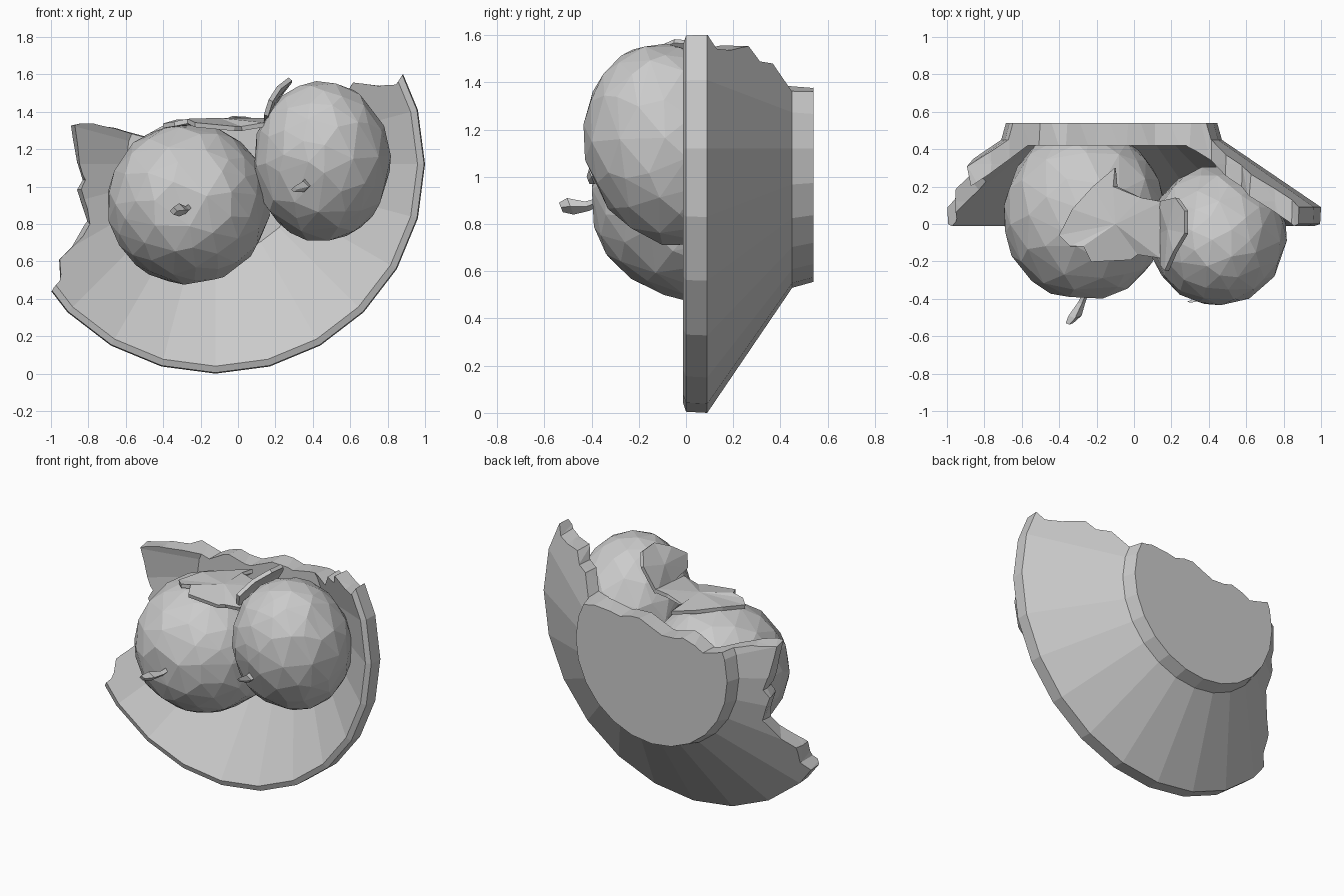
import bpy, bmesh, math, random
from mathutils import Vector, Matrix

if "Cube" in bpy.data.objects:
    bpy.data.objects.remove(bpy.data.objects["Cube"])
random.seed(4)


def make(name, verts, faces):
    me = bpy.data.meshes.new(name)
    me.from_pydata(verts, [], faces)
    bm = bmesh.new()
    bm.from_mesh(me)
    bmesh.ops.recalc_face_normals(bm, faces=bm.faces)
    bm.to_mesh(me)
    bm.free()
    ob = bpy.data.objects.new(name, me)
    bpy.context.collection.objects.link(ob)
    return ob


# Bowl: profile (radius, y) turned around an axis along y
CX, CZ, N = -0.12, 1.12, 24
profile = [(0.565, 0.54), (0.59, 0.45), (1.12, 0.09), (1.115, 0.0), (1.08, -0.012), (0.48, 0.42)]
verts = [(CX + r * math.cos(2 * math.pi * i / N), y, CZ + r * math.sin(2 * math.pi * i / N))
         for r, y in profile for i in range(N)]
faces = [(k * N + i, k * N + (i + 1) % N, (k + 1) * N + (i + 1) % N, (k + 1) * N + i)
         for k in range(len(profile) - 1) for i in range(N)]
faces += [tuple(range(N)), tuple(range(5 * N, 6 * N))]
bowl = make("broken_bowl", verts, faces)

# Jagged cutter: outline of the surviving piece seen from the front (x, z)
outline = [(1.3, 1.6), (0.88, 1.6), (0.84, 1.55), (0.76, 1.53), (0.62, 1.555), (0.56, 1.49),
           (0.5, 1.48), (0.43, 1.37), (0.3, 1.38), (0.1, 1.36), (-0.03, 1.375), (-0.2, 1.31),
           (-0.36, 1.33), (-0.5, 1.28), (-0.68, 1.31), (-0.78, 1.335), (-0.91, 1.32),
           (-0.87, 1.12), (-0.83, 1.05), (-0.85, 0.97), (-0.82, 0.8), (-0.94, 0.62),
           (-0.96, 0.5), (-1.0, 0.435), (-1.3, 0.42), (-1.3, -0.3), (1.3, -0.3)]
M = len(outline)
cv = []
for k, y in enumerate((-0.2, 0.12, 0.32, 0.7)):
    for i, (x, z) in enumerate(outline):
        j = 0.018 if 1 < i < 23 and k else 0
        lean = 0.05 if k < 2 and 16 <= i <= 20 else 0
        cv.append((x + lean + random.uniform(-j, j), y, z + random.uniform(-j, j)))
cf = [tuple(range(M)), tuple(range(3 * M, 4 * M))]
for k in range(3):
    for i in range(M):
        a, b = k * M + i, k * M + (i + 1) % M
        cf += [(a, b, b + M), (a, b + M, a + M)]
cutter = make("break_cutter", cv, cf)
cutter.hide_render = True
mod = bowl.modifiers.new("break", 'BOOLEAN')
mod.operation, mod.solver, mod.object = 'INTERSECT', 'EXACT', cutter
bpy.context.view_layer.objects.active = bowl
bpy.ops.object.modifier_apply(modifier="break")
bpy.data.objects.remove(cutter)


# Fruit: coarse irregular ellipsoids with a small dent at the stalk
def fruit(name, center, radii, tilt, dent_dir):
    bm = bmesh.new()
    bmesh.ops.create_icosphere(bm, subdivisions=3, radius=1)
    bm.transform(Matrix.Rotation(random.uniform(0.2, 1), 4, Vector((1, 2, 3))))
    d = Vector(dent_dir).normalized()
    rot = Matrix.Rotation(math.radians(tilt), 3, 'X')
    for v in bm.verts:
        v.co += Vector([random.uniform(-0.04, 0.04) for _ in range(3)])
        v.co.normalize()
        p = rot @ Vector([c * r for c, r in zip(v.co, radii)])
        p *= 1 - 0.06 * max(0, 1 - p.normalized().angle(d) / 0.3)
        v.co = p + Vector(center)
    me = bpy.data.meshes.new(name)
    bm.to_mesh(me)
    bm.free()
    ob = bpy.data.objects.new(name, me)
    bpy.context.collection.objects.link(ob)
    ob.modifiers.new("coarse", 'DECIMATE').ratio = 0.68


fruit("left_fruit", (-0.265, 0.05, 0.91), (0.437, 0.465, 0.433), 0, (0.02, -1, -0.05))
fruit("right_fruit", (0.448, -0.063, 1.135), (0.367, 0.366, 0.437), 18, (-0.11, -0.33, -0.13))


# Stalks: bent square rods given as (point, half width)
def stalk(name, path):
    vs = []
    for (x, y, z), w in path:
        vs += [(x - w, y, z), (x, y + w * 0.4, z - w), (x + w, y, z), (x, y - w * 0.4, z + w)]
    n = len(path)
    fs = [(k * 4 + i, k * 4 + (i + 1) % 4, k * 4 + 4 + (i + 1) % 4, k * 4 + 4 + i)
          for k in range(n - 1) for i in range(4)]
    make(name, vs, fs + [(0, 1, 2, 3), tuple(range(4 * n - 4, 4 * n))])


stalk("left_stalk", [((-0.25, -0.35, 0.9), 0.015), ((-0.28, -0.42, 0.875), 0.02),
                     ((-0.315, -0.49, 0.875), 0.035), ((-0.345, -0.53, 0.87), 0.02)])
stalk("right_stalk", [((0.37, -0.33, 1.02), 0.04), ((0.35, -0.4, 1.0), 0.03),
                      ((0.3, -0.415, 0.985), 0.015)])


# Shards: remains of a third, broken fruit lying on the others
def shard(name, pts, mid, thick):
    n = len(pts)
    ob = make(name, pts + [mid], [(i, (i + 1) % n, n) for i in range(n)])
    m = ob.modifiers.new("thickness", 'SOLIDIFY')
    m.thickness, m.offset = thick, 0


shard("flat_shard", [(-0.4, -0.06, 1.325), (-0.33, 0.08, 1.345), (-0.22, 0.2, 1.34),
                     (-0.1, 0.3, 1.34), (-0.1, 0.2, 1.36), (0.04, 0.14, 1.355),
                     (0.15, 0.12, 1.355), (0.16, -0.05, 1.34), (0.14, -0.18, 1.33),
                     (0.02, -0.16, 1.31), (-0.02, -0.19, 1.31), (-0.23, -0.2, 1.33),
                     (-0.27, -0.12, 1.35), (-0.34, -0.12, 1.335)], (-0.1, 0.0, 1.355), 0.025)
shard("upright_shard", [(0.14, 0.12, 1.34), (0.15, -0.05, 1.34), (0.15, -0.22, 1.38),
                        (0.175, -0.25, 1.46), (0.22, -0.15, 1.53), (0.28, -0.05, 1.575),
                        (0.28, 0.07, 1.565), (0.23, 0.14, 1.5)], (0.19, -0.03, 1.46), 0.025)
